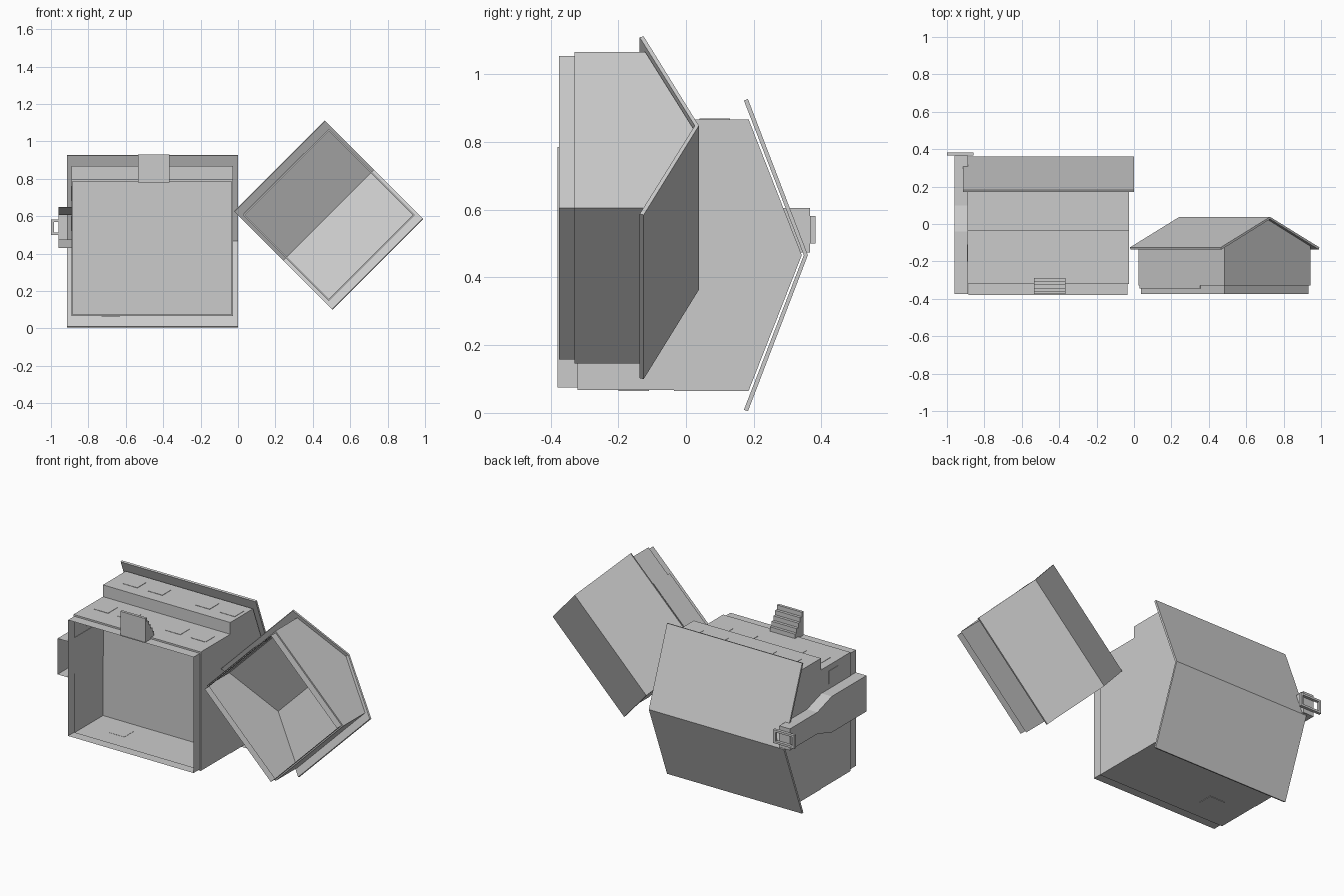
import bpy, bmesh, math

if "Cube" in bpy.data.objects:
    bpy.data.objects.remove(bpy.data.objects["Cube"])

# One plain colour for everything
grey = bpy.data.materials.new("plain_grey")
grey.diffuse_color = (0.6, 0.6, 0.6, 1)
grey.use_nodes = True
grey.node_tree.nodes["Principled BSDF"].inputs["Base Color"].default_value = grey.diffuse_color

# Frames: (along, depth, height) -> world. The buildings lie on their backs, so height runs along +y.
def main_frame(a, d, h):
    return (a, h, d)

def garage_frame(a, d, h):
    r = math.sqrt(0.5)
    return (0.485 + (a + d) * r, h, 0.606 + (a - d) * r)

def make(name, verts, faces, frame):
    bm = bmesh.new()
    vs = [bm.verts.new(frame(*v)) for v in verts]
    for f in faces:
        bm.faces.new([vs[i] for i in f])
    bmesh.ops.recalc_face_normals(bm, faces=bm.faces)
    me = bpy.data.meshes.new(name)
    bm.to_mesh(me)
    bm.free()
    me.materials.append(grey)
    ob = bpy.data.objects.new(name, me)
    bpy.context.collection.objects.link(ob)
    return ob

def prism(name, profile, a0, a1, frame=main_frame, skip=()):
    """Extrude a (depth, height) profile; skip lists profile edges left open."""
    n = len(profile)
    verts = [(a, d, h) for a in (a0, a1) for d, h in profile]
    faces = [list(range(n)), list(range(n, 2 * n))]
    faces += [(i, (i + 1) % n, (i + 1) % n + n, i + n) for i in range(n) if i not in skip]
    return make(name, verts, faces, frame)

def box(name, a, d, h, frame=main_frame):
    return prism(name, [(d[0], h[0]), (d[1], h[0]), (d[1], h[1]), (d[0], h[1])], a[0], a[1], frame)

def wall_rings(name, rings, frame):
    """Open sheet walls through rectangles (a0, a1, d0, d1, h)."""
    verts, faces = [], []
    for k, (a0, a1, d0, d1, h) in enumerate(rings):
        verts += [(a0, d0, h), (a1, d0, h), (a1, d1, h), (a0, d1, h)]
        if k:
            b = 4 * k
            faces += [(b - 4 + i, b - 4 + (i + 1) % 4, b + (i + 1) % 4, b + i) for i in range(4)]
    return make(name, verts, faces, frame)

def roof(name, mid, half, eave, ridge, a0, a1, frame, t=0.012):
    prism(name, [(mid - half, eave), (mid, ridge), (mid + half, eave),
                 (mid + half - 0.004, eave - t), (mid, ridge - t), (mid - half + 0.004, eave - t)],
          a0, a1, frame)

# Main house: open lower storey with a slightly inset foundation
wall_rings("lower_storey_walls", [
    (-0.885, -0.035, 0.075, 0.785, -0.38), (-0.885, -0.035, 0.075, 0.785, -0.32),
    (-0.89, -0.028, 0.067, 0.795, -0.32), (-0.89, -0.028, 0.067, 0.795, -0.035)], main_frame)

# Overhanging upper storey with gable ends; its underside is the ceiling
prism("upper_storey", [(0.065, -0.035), (0.867, -0.035), (0.867, 0.185), (0.466, 0.342), (0.065, 0.185)],
      -0.89, -0.028)
roof("main_roof", 0.466, 0.461, 0.183, 0.36, -0.915, 0.0, main_frame)

# Windows
def windows(name, xs, d, h):
    for i, x in enumerate(xs):
        box(f"{name}_{i}", (x - 0.05, x + 0.05), d, h)

windows("lower_window", (-0.79, -0.63, -0.30, -0.13), (0.794, 0.797), (-0.2, -0.11))
windows("upper_window", (-0.76, -0.59, -0.27, -0.10), (0.866, 0.869), (0.04, 0.13))
windows("back_window", (-0.68,), (0.064, 0.068), (-0.2, -0.11))
for i, z in enumerate((0.56, 0.72)):
    box(f"side_window_{i}", (-0.892, -0.888), (z - 0.04, z + 0.04), (-0.2, -0.11))

# Front steps
steps = [(0.78, -0.375), (0.93, -0.375)]
for i in range(5):
    h, d = -0.375 + 0.017 * (i + 1), 0.93 - 0.027 * i
    steps += [(d, h), (d - 0.027, h)]
steps[-1] = (0.78, steps[-1][1])
prism("front_steps", steps, -0.535, -0.365)

# Chimney: wide base, sloping shoulders, narrow stack, open at the bottom
prism("chimney", [(0.43, -0.375), (0.65, -0.375), (0.65, -0.04), (0.606, 0.1), (0.606, 0.366),
                  (0.474, 0.366), (0.474, 0.1), (0.43, -0.04)], -0.96, -0.888, skip=(0,))
cap_h = (0.366, 0.383)
for i, (a0, a1) in enumerate(((-1.0, -0.985), (-0.873, -0.858))):
    box(f"chimney_cap_end_{i}", (a0, a1), (0.5, 0.582), cap_h)
for i, (d0, d1) in enumerate(((0.5, 0.513), (0.569, 0.582))):
    box(f"chimney_cap_side_{i}", (-0.985, -0.873), (d0, d1), cap_h)

# Garage, turned 45 degrees, open below and up into its roof
g, b = 0.325, 0.317
wall_rings("garage_foundation", [(-b, b, -b, b, -0.375), (-b, b, -b, b, -0.33),
                                 (-g, g, -g, g, -0.33)], garage_frame)
prism("garage_walls", [(-g, -0.33), (g, -0.33), (g, -0.12), (0, 0.024), (-g, -0.12)],
      -g, g, garage_frame, skip=(0, 2, 3))
roof("garage_roof", 0, 0.373, -0.125, 0.038, -0.343, 0.343, garage_frame)
box("garage_door", (-0.315, 0.14), (-0.328, -0.324), (-0.345, -0.185), garage_frame)
